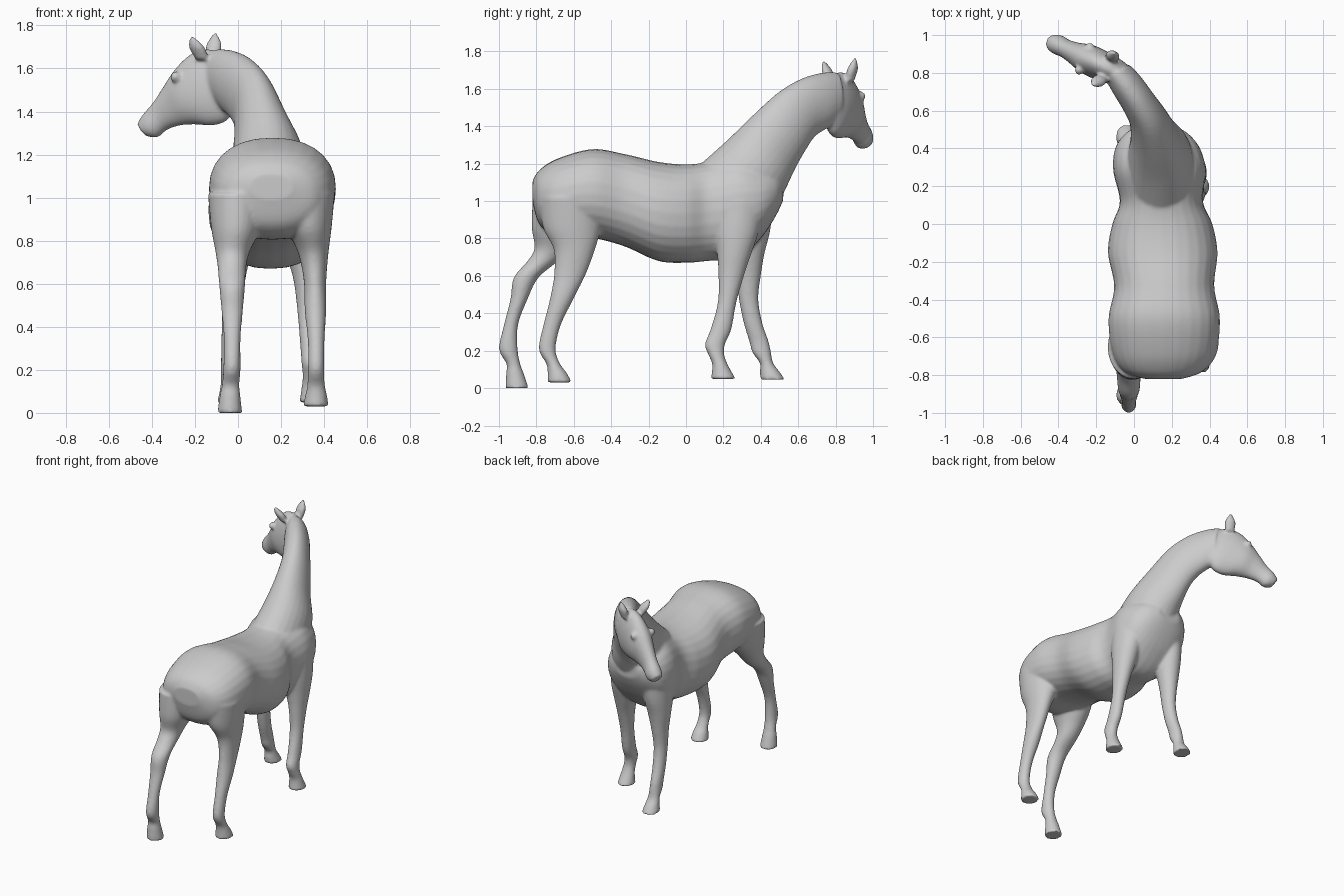
import bpy, bmesh, math
from mathutils import Vector as V, Matrix

bm = bmesh.new()
SIDES, STEPS = 28, 6

def spline(a, b, c, d, t):
    return 0.5 * (2*b + (c-a)*t + (2*a-5*b+4*c-d)*t*t + (3*b-a-3*c+d)*t**3)

def loft(rings, power=2.0):
    """Skin smoothly interpolated rings (centre, half axis u, half axis v)."""
    n, path = len(rings), []
    for i in range(n - 1):
        q = [rings[min(max(i + k, 0), n - 1)] for k in (-1, 0, 1, 2)]
        for s in range(STEPS):
            path.append([spline(*[r[j] for r in q], s / STEPS) for j in range(3)])
    path.append(rings[-1])
    loops = []
    for c, u, v in path:
        loop = []
        for k in range(SIDES):
            a = 2 * math.pi * k / SIDES
            ca, sa = math.cos(a), math.sin(a)
            ca = math.copysign(abs(ca) ** (2 / power), ca)
            sa = math.copysign(abs(sa) ** (2 / power), sa)
            loop.append(bm.verts.new(c + u*ca + v*sa))
        loops.append(loop)
    faces = [bm.faces.new(loops[0]), bm.faces.new(loops[-1])]
    for p, q in zip(loops, loops[1:]):
        for k in range(SIDES):
            m = (k + 1) % SIDES
            faces.append(bm.faces.new((p[k], p[m], q[m], q[k])))
    bmesh.ops.recalc_face_normals(bm, faces=faces)

def leg(rows):
    loft([(V((x, y, z)), V((rx, 0, 0)), V((0, ry, 0))) for x, y, z, rx, ry in rows])

def profile(rows):
    """Rings given by a top point, a bottom point and a half width."""
    tops, bots = [V(r[0]) for r in rows], [V(r[1]) for r in rows]
    mid = [(a + b) / 2 for a, b in zip(tops, bots)]
    out = []
    for i, r in enumerate(rows):
        t = mid[min(i + 1, len(mid) - 1)] - mid[max(i - 1, 0)]
        v = (tops[i] - bots[i]) / 2
        out.append((mid[i], t.cross(v).normalized() * r[2], v))
    loft(out)

# Barrel, rump and chest: x, y, z, half width, half height
body = [(.155, -.82, 1.05, .10, .06), (.155, -.78, 1.02, .21, .15),
        (.16, -.68, 1.02, .275, .21), (.16, -.5, 1.04, .295, .238),
        (.16, -.33, 1.005, .265, .247), (.152, -.15, .945, .29, .265),
        (.15, 0, .933, .265, .263), (.145, .12, .945, .22, .265),
        (.135, .28, .97, .245, .275), (.125, .4, 1.0, .225, .2),
        (.12, .48, 1.04, .165, .12), (.12, .52, 1.06, .09, .055)]
loft([(V((x, y, z)), V((w, 0, 0)), V((0, 0, h))) for x, y, z, w, h in body], 2.25)

# Neck, turning to the left
profile([((.15, .08, 1.2), (.13, .46, .92), .19),
         ((.15, .22, 1.325), (.12, .54, 1.08), .165),
         ((.13, .36, 1.46), (.08, .585, 1.18), .125),
         ((.09, .5, 1.585), (.05, .635, 1.27), .10),
         ((.03, .62, 1.655), (.01, .68, 1.34), .09),
         ((-.04, .72, 1.685), (-.03, .745, 1.385), .085),
         ((-.1, .80, 1.69), (-.07, .80, 1.42), .075)])

# Head
profile([((-.09, .80, 1.68), (0, .77, 1.44), .05),
         ((-.15, .83, 1.69), (-.05, .785, 1.36), .07),
         ((-.22, .865, 1.665), (-.12, .81, 1.335), .08),
         ((-.29, .895, 1.595), (-.2, .85, 1.34), .08),
         ((-.34, .92, 1.52), (-.27, .88, 1.335), .062),
         ((-.39, .94, 1.445), (-.33, .915, 1.315), .05),
         ((-.437, .96, 1.39), (-.375, .94, 1.28), .053),
         ((-.466, .97, 1.345), (-.425, .957, 1.285), .038)])

# Ears
for base, tip in (((-.12, .875, 1.64), (-.105, .905, 1.765)),
                  ((-.165, .775, 1.64), (-.215, .735, 1.75))):
    b, t = V(base), V(tip)
    loft([(b.lerp(t, f), V((r, -.4*r, 0)), V((.3*r, .7*r, 0)))
          for f, r in ((0, .03), (.5, .036), (.8, .022), (1, .007))])

# Brows and eyes
for p in ((-.235, .935, 1.56), (-.29, .815, 1.56)):
    bmesh.ops.create_uvsphere(bm, u_segments=16, v_segments=10, radius=.026,
                              matrix=Matrix.Translation(p))

# Hind legs: x, y, z, half width, half depth
leg([(.31, -.62, 1.02, .14, .17), (.33, -.61, .86, .105, .155),
     (.35, -.597, .74, .07, .11), (.358, -.62, .61, .052, .085),
     (.36, -.665, .475, .05, .063), (.363, -.715, .34, .039, .047),
     (.363, -.742, .21, .038, .045), (.363, -.71, .13, .041, .037),
     (.363, -.69, .085, .05, .05), (.362, -.675, .03, .06, .066)])
leg([(0, -.65, 1.02, .14, .17), (-.01, -.68, .86, .115, .145),
     (-.025, -.715, .75, .08, .095), (-.028, -.765, .68, .067, .082),
     (-.027, -.855, .59, .06, .066), (-.027, -.893, .475, .05, .046),
     (-.027, -.935, .34, .039, .038), (-.028, -.95, .21, .04, .05),
     (-.034, -.923, .13, .041, .037), (-.037, -.915, .08, .048, .047),
     (-.038, -.903, 0, .058, .062)])

# Front legs
leg([(.27, .28, 1.0, .11, .14), (.295, .27, .84, .09, .12),
     (.305, .258, .72, .075, .092), (.315, .243, .61, .056, .07),
     (.322, .22, .46, .045, .05), (.33, .187, .315, .041, .056),
     (.335, .155, .235, .04, .054), (.34, .162, .18, .04, .043),
     (.342, .182, .125, .046, .042), (.343, .2, .048, .058, .067)])
leg([(.01, .32, 1.0, .11, .15), (-.01, .33, .84, .09, .12),
     (-.02, .335, .72, .075, .085), (-.025, .335, .6, .056, .065),
     (-.03, .335, .475, .045, .052), (-.035, .358, .35, .042, .05),
     (-.04, .39, .25, .039, .052), (-.04, .405, .19, .04, .05),
     (-.04, .43, .135, .041, .036), (-.04, .447, .09, .048, .052),
     (-.04, .463, .045, .058, .066)])

# Fuse all parts into one smooth skin
mesh = bpy.data.meshes.new("horse")
bm.to_mesh(mesh)
bm.free()
horse = bpy.data.objects.new("horse", mesh)
bpy.context.collection.objects.link(horse)
fuse = horse.modifiers.new("fuse", 'REMESH')
fuse.mode, fuse.voxel_size, fuse.use_smooth_shade = 'VOXEL', 0.009, True
soften = horse.modifiers.new("soften", 'SMOOTH')
soften.factor, soften.iterations = 0.5, 8
